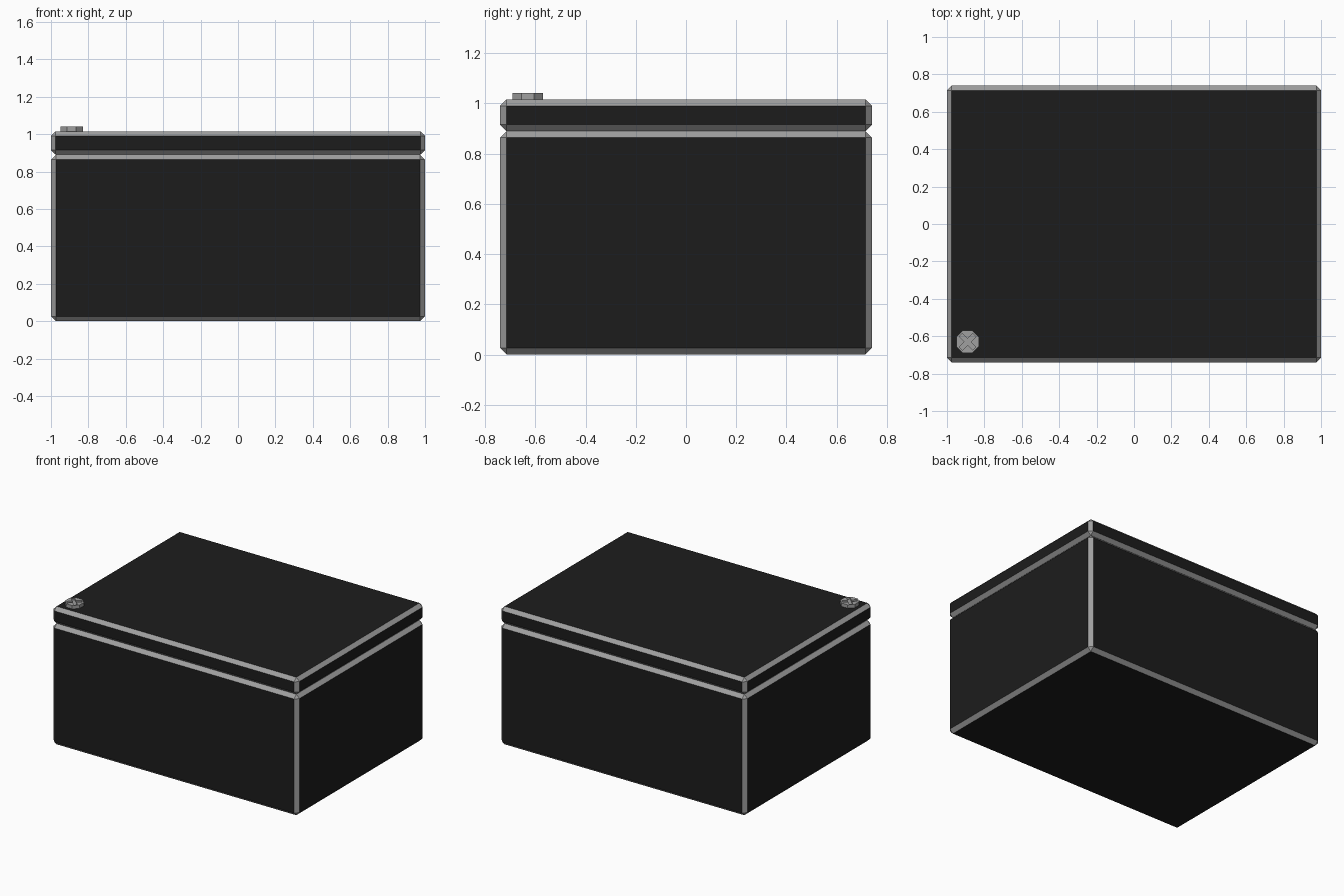
import bpy, bmesh, math
from mathutils import Matrix

if "Cube" in bpy.data.objects:
    bpy.data.objects.remove(bpy.data.objects["Cube"])


def material(name, v):
    m = bpy.data.materials.new(name)
    m.diffuse_color = (v, v, v, 1)
    m.use_nodes = True
    m.node_tree.nodes["Principled BSDF"].inputs["Base Color"].default_value = m.diffuse_color
    return m


black = material("black_panel", 0.012)
metal = material("grey_trim", 0.35)


def finish(bm, name, mats):
    me = bpy.data.meshes.new(name)
    bm.to_mesh(me)
    bm.free()
    for m in mats:
        me.materials.append(m)
    ob = bpy.data.objects.new(name, me)
    bpy.context.collection.objects.link(ob)
    return ob


def chamfered_box(name, z0, z1, width):
    """Black box whose chamfered edges take the grey trim material."""
    bm = bmesh.new()
    bmesh.ops.create_cube(bm, size=1, matrix=Matrix.Translation((0, 0, (z0 + z1) / 2))
                          @ Matrix.Diagonal((2, 1.48, z1 - z0, 1)))
    bmesh.ops.bevel(bm, geom=bm.edges[:], offset=width, offset_type='OFFSET',
                    segments=1, affect='EDGES', material=1)
    return finish(bm, name, [black, metal])


# Case and lid, meeting in a V groove
chamfered_box("case_body", 0, 0.89, 0.026)
chamfered_box("case_lid", 0.89, 1.015, 0.025)

# Octagonal screw head on the lid corner
X, Y, TOP = -0.89, -0.63, 1.04
bm = bmesh.new()
R = 0.06 / math.cos(math.pi / 8)
bmesh.ops.create_cone(bm, cap_ends=True, segments=8, radius1=R, radius2=R, depth=0.04,
                      matrix=Matrix.Translation((X, Y, TOP - 0.02))
                      @ Matrix.Rotation(math.pi / 8, 4, 'Z'))
screw = finish(bm, "screw_head", [metal])

# Diagonal cross slot: one twelve-sided outline, extruded as a cutter
a, b = 0.012, 0.051
quarter = [(b, -a), (b, a), (a, a)]
bm = bmesh.new()
verts = []
for i in range(4):
    rot = Matrix.Rotation(math.pi / 4 + i * math.pi / 2, 2)
    for p in quarter:
        c, s = math.cos(math.pi / 4 + i * math.pi / 2), math.sin(math.pi / 4 + i * math.pi / 2)
        verts.append(bm.verts.new((X + c * p[0] - s * p[1], Y + s * p[0] + c * p[1], TOP - 0.012)))
face = bm.faces.new(verts)
ext = bmesh.ops.extrude_face_region(bm, geom=[face])
bmesh.ops.translate(bm, vec=(0, 0, 0.03),
                    verts=[g for g in ext["geom"] if isinstance(g, bmesh.types.BMVert)])
bmesh.ops.recalc_face_normals(bm, faces=bm.faces[:])
cutter = finish(bm, "slot_cutter", [metal])
cutter.hide_render = True
cutter.display_type = 'WIRE'

cut = screw.modifiers.new("cross_slot", 'BOOLEAN')
cut.operation = 'DIFFERENCE'
cut.object = cutter
cut.solver = 'EXACT'

# Bake the slot and discard the cutter
dg = bpy.context.evaluated_depsgraph_get()
screw.data = bpy.data.meshes.new_from_object(screw.evaluated_get(dg))
screw.modifiers.clear()
bpy.data.objects.remove(cutter)
